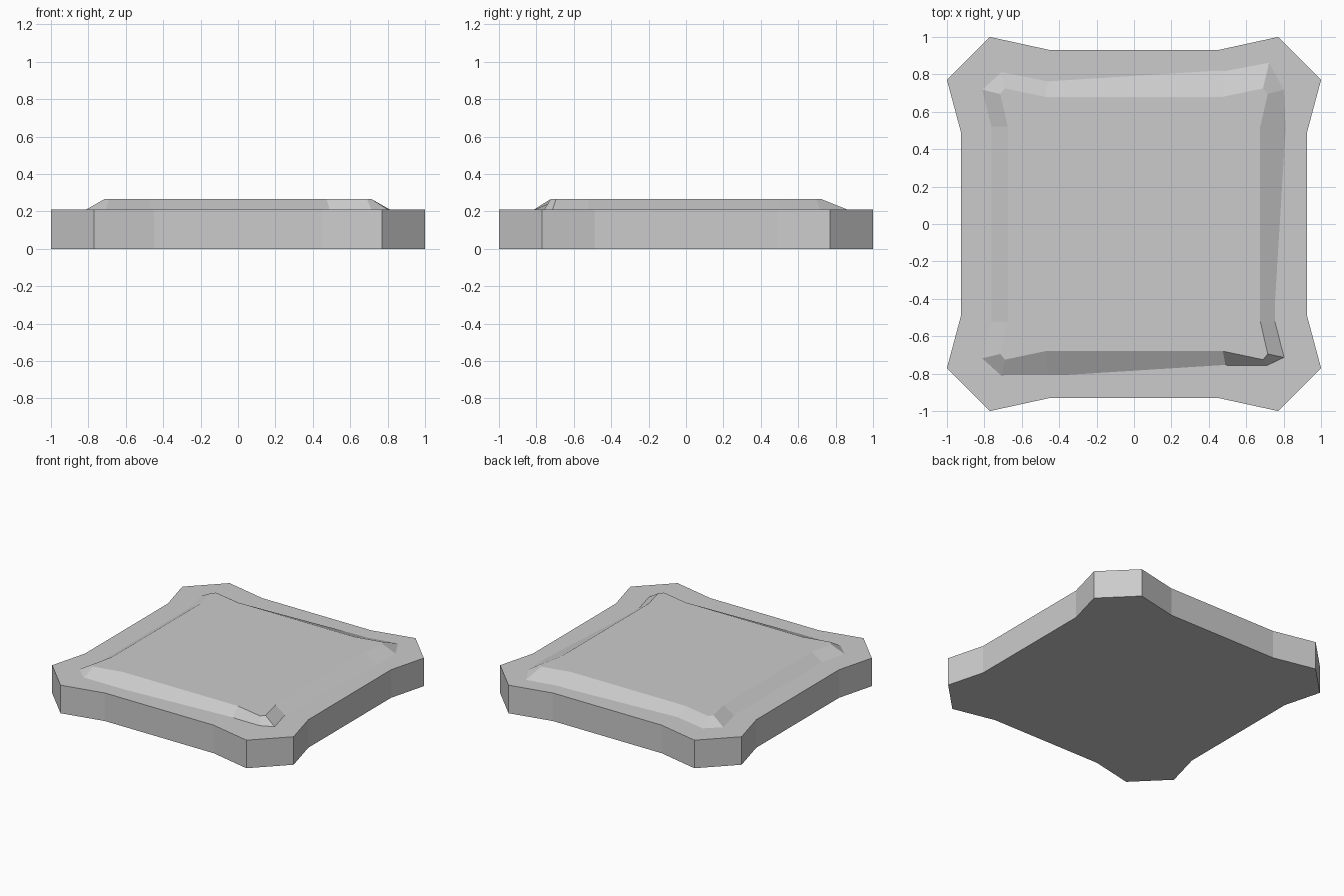
import bpy
import bmesh

cube = bpy.data.objects.get("Cube")
if cube:
    bpy.data.objects.remove(cube, do_unlink=True)

# Plain grey stone
grey = bpy.data.materials.new("light_grey")
grey.use_nodes = True
colour = (0.6, 0.6, 0.6, 1)
grey.diffuse_color = colour
grey.node_tree.nodes["Principled BSDF"].inputs["Base Color"].default_value = colour


def mirrored(quarter):
    """Counter-clockwise outline from one quarter, listed from +x side to +y side."""
    right = quarter + [(-x, y) for x, y in reversed(quarter)]
    return right + [(-x, -y) for x, y in right]


def loft(name, lower, z0, upper, z1):
    """Solid between two outlines with matching corners."""
    bm = bmesh.new()
    a = [bm.verts.new((x, y, z0)) for x, y in lower]
    b = [bm.verts.new((x, y, z1)) for x, y in upper]
    n = len(a)
    for i in range(n):
        j = (i + 1) % n
        bm.faces.new((a[i], a[j], b[j], b[i]))
    bm.faces.new(a[::-1])
    bm.faces.new(b)
    bmesh.ops.recalc_face_normals(bm, faces=bm.faces)
    mesh = bpy.data.meshes.new(name)
    bm.to_mesh(mesh)
    bm.free()
    mesh.materials.append(grey)
    obj = bpy.data.objects.new(name, mesh)
    bpy.context.collection.objects.link(obj)
    return obj


# Slab with flared, clipped corners
slab = mirrored([(0.925, 0.49), (1, 0.77), (0.77, 1), (0.45, 0.93)])
loft("slab", slab, 0, slab, 0.21)

# Raised panel with an uneven, chipped bevel
panel_top = mirrored([(0.675, 0.52), (0.715, 0.695), (0.69, 0.725), (0.475, 0.68)])
panel_foot = [
    (0.82, 0.47), (0.81, 0.72), (0.725, 0.875), (0.49, 0.83),
    (-0.46, 0.77), (-0.71, 0.82), (-0.82, 0.72), (-0.77, 0.52),
    (-0.77, -0.52), (-0.82, -0.72), (-0.71, -0.82), (-0.46, -0.82),
    (0.49, -0.76), (0.715, -0.76), (0.81, -0.715), (0.76, -0.52),
]
loft("raised_panel", panel_foot, 0.205, panel_top, 0.265)
